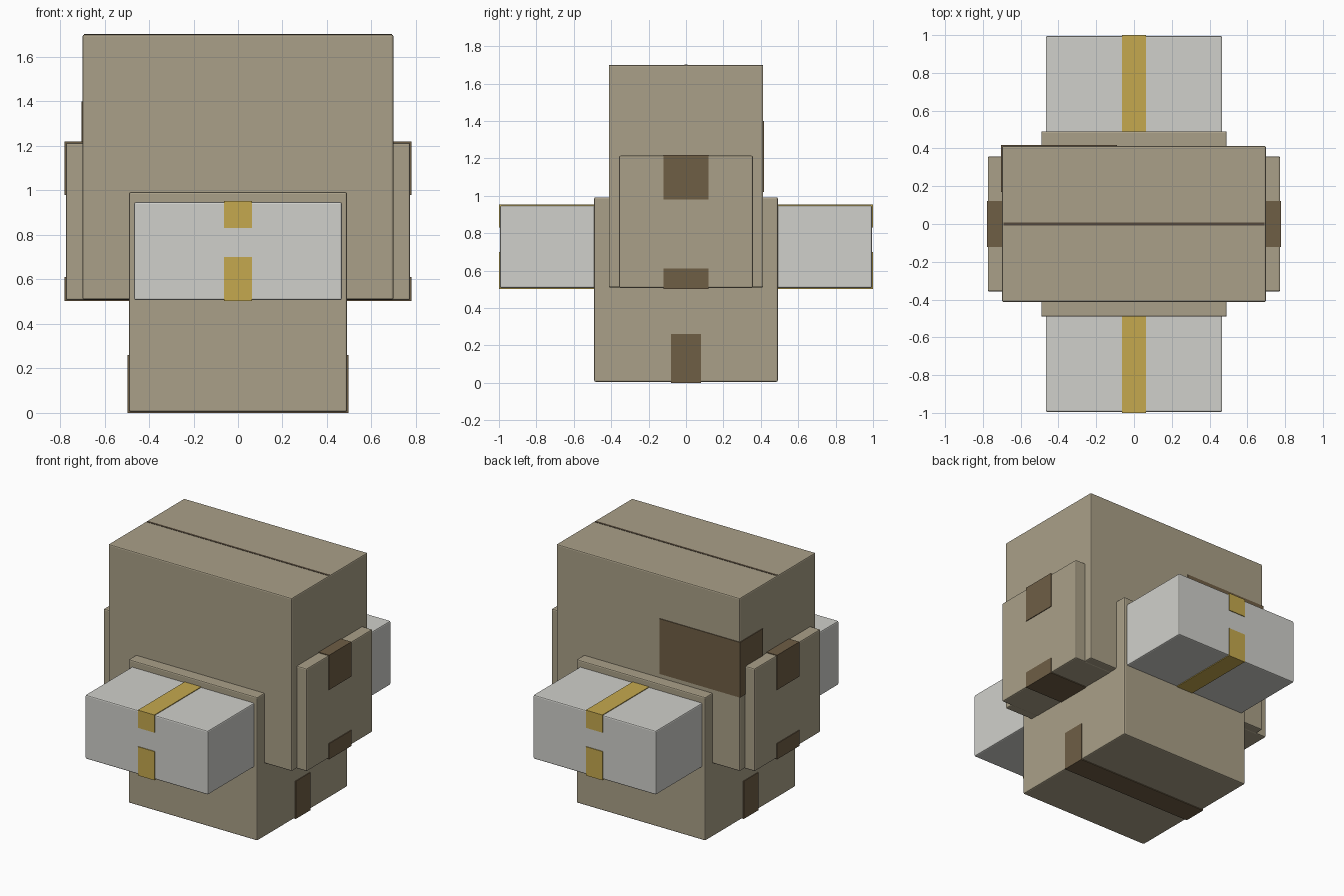
import bpy, bmesh

if "Cube" in bpy.data.objects:
    bpy.data.objects.remove(bpy.data.objects["Cube"])


def material(name, r, g, b):
    lin = [((c / 255 + 0.055) / 1.055) ** 2.4 for c in (r, g, b)]
    m = bpy.data.materials.new(name)
    m.diffuse_color = (*lin, 1)
    m.use_nodes = True
    m.node_tree.nodes["Principled BSDF"].inputs["Base Color"].default_value = m.diffuse_color
    return m


CARD = material("cardboard", 170, 160, 136)
WHITE = material("white card", 208, 208, 203)
YELLOW = material("yellow tape", 197, 169, 78)
BROWN = material("brown tape", 111, 94, 69)
DARK = material("dark seam", 86, 74, 60)
T = 0.005  # how far tape stands proud of a box


def block(name, lo, hi, mat, bevel=0.0):
    """Axis-aligned box from its low corner to its high corner."""
    bm = bmesh.new()
    bmesh.ops.create_cube(bm, size=1)
    for v in bm.verts:
        v.co = [(a + b) / 2 + c * (b - a) for a, b, c in zip(lo, hi, v.co)]
    if bevel:
        bmesh.ops.bevel(bm, geom=bm.edges[:], offset=bevel, segments=2,
                        profile=0.5, affect='EDGES')
    me = bpy.data.meshes.new(name)
    bm.to_mesh(me)
    bm.free()
    me.materials.append(mat)
    ob = bpy.data.objects.new(name, me)
    bpy.context.collection.objects.link(ob)
    return ob


def tape(name, axis, half, w, z0, z1, mat, low, high=None):
    """Tape running along axis over a box, folded down (high) and up (low) its ends."""
    def strip(part, a0, a1, s0, s1):
        lo, hi = ((a0, -w, s0), (a1, w, s1)) if axis == 'x' else ((-w, a0, s0), (w, a1, s1))
        block(name + "_" + part, lo, hi, mat)
    e = half + T
    strip("bottom", -e, e, z0 - T, z0 + 0.003)
    if high is not None:
        strip("top", -e, e, z1 - 0.003, z1 + T)
    for side, a0, a1 in (("a", -e, -half + 0.003), ("b", half - 0.003, e)):
        strip("fold_low_" + side, a0, a1, z0 - T, low)
        if high is not None:
            strip("fold_high_" + side, a0, a1, high, z1 + T)


# Boxes
block("lower_box", (-.491, -.491, .005), (.491, .491, .992), CARD, .008)
block("tall_box", (-.699, -.413, .509), (.699, .413, 1.70), CARD, .008)
block("wide_box", (-.774, -.358, .507), (.774, .358, 1.214), CARD, .008)
block("long_white_box", (-.467, -.995, .507), (.467, .995, .947), WHITE, .008)

# Tapes wrapped round the boxes
tape("lower_box_tape", 'x', .491, .08, .005, .992, BROWN, .26)
tape("wide_box_tape", 'x', .774, .121, .507, 1.214, BROWN, .61, .98)
tape("white_box_tape", 'y', .995, .063, .507, .947, YELLOW, .70, .83)

# Lid seam of the tall box
block("lid_seam", (-.692, -.008, 1.695), (.692, .008, 1.702), DARK)

# Label folded round the back left corner of the tall box
block("label_back", (-.704, .410, 1.02), (-.09, .418, 1.40), BROWN)
block("label_side", (-.704, .17, 1.02), (-.696, .418, 1.40), BROWN)
